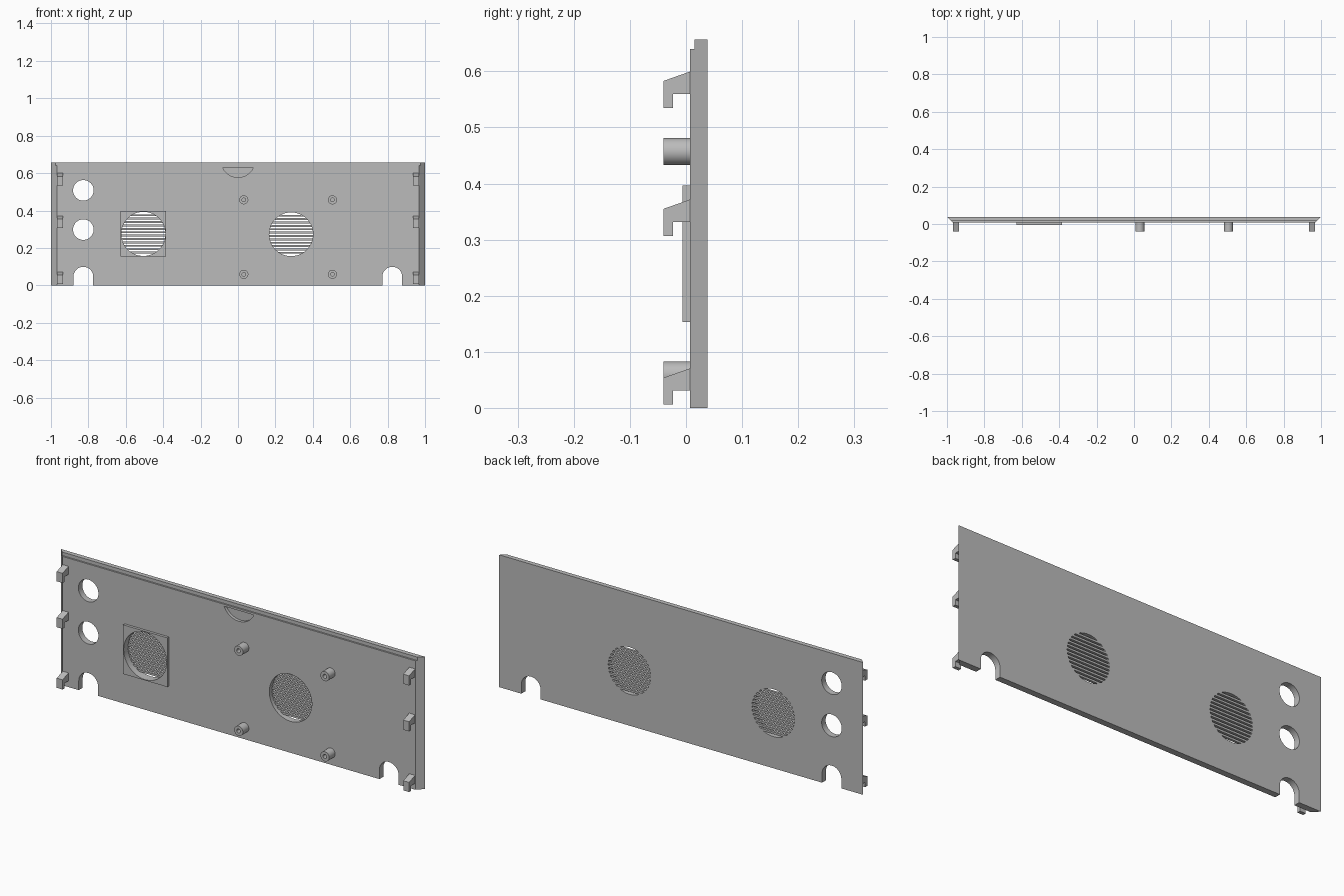
import bpy, bmesh
from math import sin, cos, pi, sqrt, asin

if "Cube" in bpy.data.objects:
    bpy.data.objects.remove(bpy.data.objects["Cube"])

grey = bpy.data.materials.new("plain grey")
grey.use_nodes = True
tone = (0.5, 0.5, 0.5, 1)
grey.diffuse_color = tone
grey.node_tree.nodes["Principled BSDF"].inputs["Base Color"].default_value = tone

FRONT, BACK, TOP = 0.007, 0.038, 0.657


def prism(name, points, start, end, axis="y"):
    """Extrude a flat outline along one axis."""
    place = {"x": lambda p, t: (t, p[0], p[1]),
             "y": lambda p, t: (p[0], t, p[1]),
             "z": lambda p, t: (p[0], p[1], t)}[axis]
    bm = bmesh.new()
    a, b = [[bm.verts.new(place(p, t)) for p in points] for t in (start, end)]
    bm.faces.new(a)
    bm.faces.new(b)
    n = len(points)
    for i in range(n):
        j = (i + 1) % n
        bm.faces.new((a[i], a[j], b[j], b[i]))
    bmesh.ops.recalc_face_normals(bm, faces=bm.faces)
    mesh = bpy.data.meshes.new(name)
    bm.to_mesh(mesh)
    bm.free()
    mesh.materials.append(grey)
    obj = bpy.data.objects.new(name, mesh)
    bpy.context.collection.objects.link(obj)
    return obj


def arc(x, z, r, first=0, last=2 * pi, steps=48):
    return [(x + r * cos(first + (last - first) * i / steps),
             z + r * sin(first + (last - first) * i / steps)) for i in range(steps + 1)]


def circle(x, z, r):
    return arc(x, z, r)[:-1]


def rect(x0, x1, z0, z1):
    return [(x0, z0), (x1, z0), (x1, z1), (x0, z1)]


def activate(obj):
    bpy.ops.object.select_all(action="DESELECT")
    obj.select_set(True)
    bpy.context.view_layer.objects.active = obj


def carve(obj, cutters):
    activate(obj)
    for c in cutters:
        c.hide_render = True
        mod = obj.modifiers.new("cut", "BOOLEAN")
        mod.operation, mod.solver, mod.object = "DIFFERENCE", "EXACT", c
        bpy.ops.object.modifier_apply(modifier=mod.name)
        bpy.data.objects.remove(c)


def smooth(obj):
    activate(obj)
    bpy.ops.object.shade_smooth_by_angle(angle=0.5)


# Panel with mitred ends
panel = prism("panel", [(-0.969, FRONT), (0.969, FRONT), (1, BACK), (-1, BACK)], 0, TOP, "z")
cutters = [prism("lip_cutter", rect(-1.1, 1.1, 0.64, 0.7), -0.1, 0.015)]

# Cable holes and bottom notches
for z in (0.298, 0.508):
    cutters.append(prism("hole_cutter", circle(-0.827, z, 0.055), -0.1, 0.1))
for x in (-0.827, 0.825):
    outline = arc(x, 0.046, 0.053, 0, pi, 24) + [(x - 0.053, -0.1), (x + 0.053, -0.1)]
    cutters.append(prism("notch_cutter", outline, -0.1, 0.1))

# Finger recess: a circle segment below the top lip
half = asin(0.037 / 0.09)
cutters.append(prism("finger_cutter", arc(0, 0.667, 0.09, pi + half, 2 * pi - half, 24), -0.1, 0.022))

# Round vents
vents = [(-0.506, 0.275, 0.118), (0.284, 0.273, 0.117)]
for x, z, r in vents:
    cutters.append(prism("vent_cutter", circle(x, z, r), -0.1, 0.1))
carve(panel, cutters)
smooth(panel)

# Square frame around the first vent
x, z, r = vents[0]
frame = prism("vent_frame", rect(x - 0.122, x + 0.122, z - 0.122, z + 0.122), -0.006, FRONT)
carve(frame, [prism("frame_cutter", circle(x, z, r), -0.1, 0.1)])
smooth(frame)

# Horizontal slats at the back of each vent
SLOTS = 13
for x, z, r in vents:
    pitch = 2 * r / SLOTS
    for i in range(1, SLOTS):
        dz = -r + i * pitch
        w = sqrt(r * r - (abs(dz) - 0.005) ** 2) + 0.001
        prism("vent_slat", rect(x - w, x + w, z + dz - 0.005, z + dz + 0.005), 0.026, BACK)

# Hollow screw posts
for x in (0.031, 0.505):
    for z in (0.059, 0.457):
        post = prism("screw_post", circle(x, z, 0.024), -0.04, FRONT + 0.001)
        carve(post, [prism("bore_cutter", circle(x, z, 0.01), -0.1, FRONT - 0.001)])
        smooth(post)

# Hooked clips along both ends
hook = [(0.008, 0.065), (-0.04, 0.048), (-0.04, 0), (-0.023, 0),
        (-0.023, 0.025), (0.008, 0.025)]
for x in (-0.952, 0.952):
    for z in (0.006, 0.307, 0.535):
        prism("clip", [(y, z + h) for y, h in hook], x - 0.016, x + 0.016, "x")
